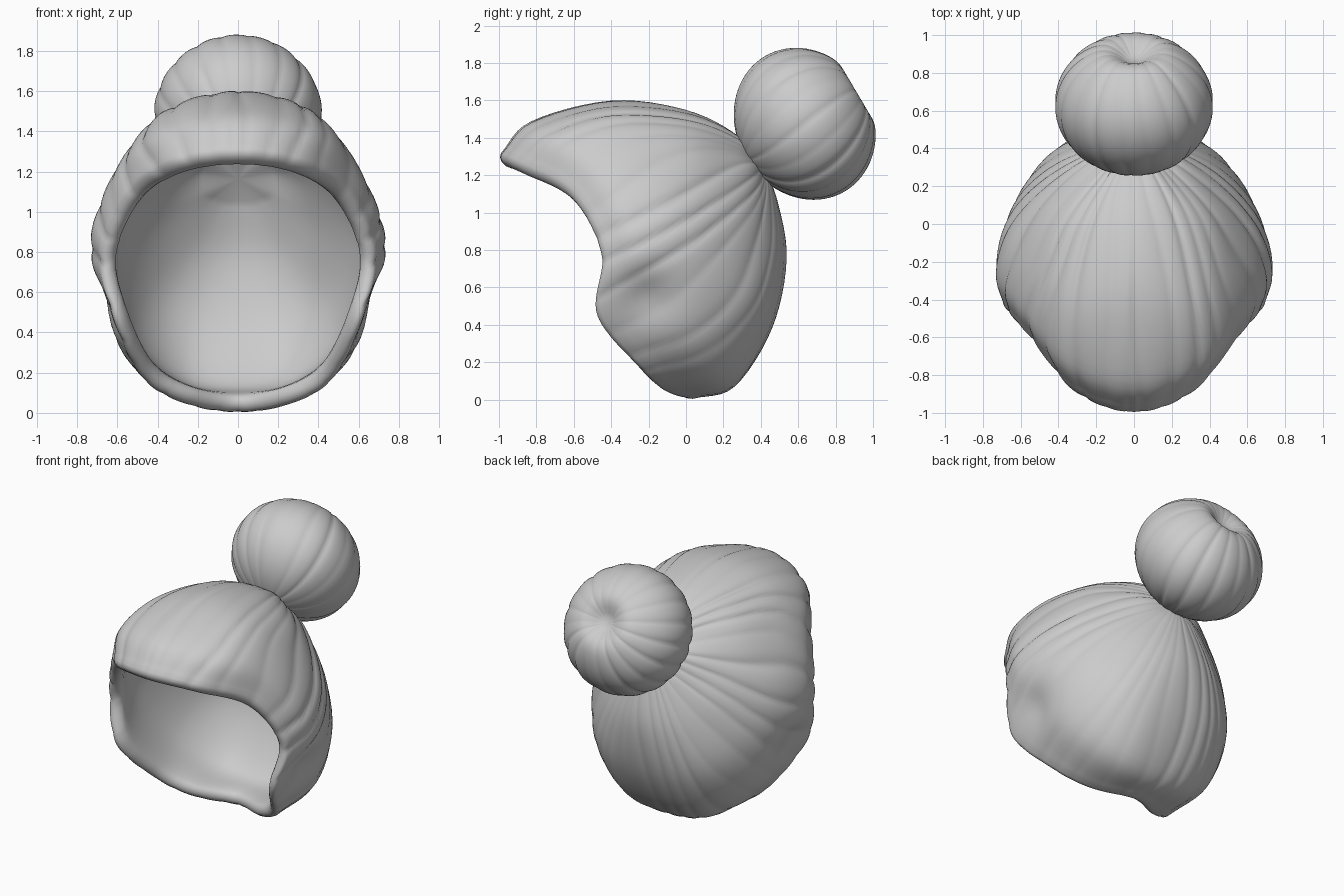
import bpy
import random
from math import sin, cos, pi, exp
from mathutils import Vector

random.seed(4)
cube = bpy.data.objects.get("Cube")
if cube:
    bpy.data.objects.remove(cube)

grey = bpy.data.materials.new("hair grey")
grey.use_nodes = True
grey.diffuse_color = (0.6, 0.6, 0.6, 1)
grey.node_tree.nodes["Principled BSDF"].inputs["Base Color"].default_value = grey.diffuse_color


def spline(a, b, c, d, t):
    """Smooth curve from b to c."""
    return b + 0.5 * t * (c - a + t * (2 * a - 5 * b + 4 * c - d + t * (3 * (b - c) + d - a)))


def lobes(u, count, depths):
    """Groove depth between rounded strands, u running once round."""
    s = u * count
    edge = abs(2 * (s % 1) - 1)
    return depths[int(s + 0.5) % count] * edge ** 2.5


def skin(name, rings):
    """Join closed rings into one smooth surface; the first and last are capped."""
    n = len(rings[0])
    verts = [p for ring in rings for p in ring]
    faces = [(r * n + i, r * n + (i + 1) % n, (r + 1) * n + (i + 1) % n, (r + 1) * n + i)
             for r in range(len(rings) - 1) for i in range(n)]
    last = len(verts) - n
    for start, ring in ((0, rings[0]), (last, rings[-1])):
        hub = len(verts)
        verts.append(sum(ring, Vector()) / n)
        for i in range(n):
            a, b = start + i, start + (i + 1) % n
            faces.append((b, a, hub) if start == 0 else (a, b, hub))
    mesh = bpy.data.meshes.new(name)
    mesh.from_pydata(verts, [], faces)
    mesh.materials.append(grey)
    obj = bpy.data.objects.new(name, mesh)
    bpy.context.collection.objects.link(obj)
    bpy.ops.object.select_all(action="DESELECT")
    bpy.context.view_layer.objects.active = obj
    obj.select_set(True)
    bpy.ops.object.mode_set(mode="EDIT")
    bpy.ops.mesh.select_all(action="SELECT")
    bpy.ops.mesh.normals_make_consistent(inside=False)
    bpy.ops.object.mode_set(mode="OBJECT")
    bpy.ops.object.shade_smooth_by_angle(angle=1.2)


# Hair shell: strand paths from the crown to the rim, fringe first, nape last
crown = Vector((0, 0.42, 1.24))
centre = Vector((0, -0.1, 0.75))
half = [
    [(0, .28, 1.41), (0, 0, 1.55), (0, -.4, 1.6), (0, -.83, 1.49), (0, -.99, 1.32)],
    [(.1, .28, 1.4), (.22, 0, 1.51), (.32, -.4, 1.53), (.37, -.72, 1.42), (.32, -.88, 1.27)],
    [(.18, .28, 1.34), (.39, .04, 1.38), (.51, -.25, 1.35), (.58, -.47, 1.24), (.55, -.6, 1.12)],
    [(.24, .34, 1.24), (.49, .14, 1.15), (.66, -.07, 1.03), (.73, -.27, .9), (.69, -.43, .8)],
    [(.22, .4, 1.12), (.46, .29, .95), (.64, .1, .75), (.7, -.15, .58), (.62, -.45, .46)],
    [(.15, .45, 1.08), (.34, .43, .8), (.49, .32, .52), (.55, .08, .29), (.47, -.22, .17)],
    [(.08, .48, 1.06), (.19, .51, .75), (.28, .43, .4), (.3, .22, .1), (.26, -.09, .045)],
    [(0, .49, 1.06), (0, .54, .75), (0, .46, .38), (0, .26, .07), (0, .04, .004)],
]
paths = [[crown] + [Vector(p) for p in path] for path in half]
paths += [[Vector((-p.x, p.y, p.z)) for p in path] for path in paths[-2:0:-1]]
STRANDS, AROUND, ALONG = 30, 240, 30
depths = [random.uniform(0.006, 0.03) for _ in range(STRANDS)]


def along(path, v):
    s = min(v * 5, 4.9999)
    i, t = int(s), s - int(s)
    before = path[i - 1] if i else path[0] * 2 - path[1]
    after = path[i + 2] if i < 4 else path[5] * 2 - path[4]
    return spline(before, path[i], path[i + 1], after, t)


def surface(u, v):
    n = len(paths)
    s = (u % 1) * n
    i = int(s)
    return spline(*[along(paths[(i + k) % n], v) for k in (-1, 0, 1, 2)], s - i)


outer, inner = [], []
for r in range(1, ALONG + 1):
    v = r / ALONG
    ring, lining = [], []
    for k in range(AROUND):
        u = k / AROUND
        p = surface(u, v)
        normal = (surface(u + .004, v) - surface(u - .004, v)).cross(
            surface(u, v) - surface(u, v - .02)).normalized()
        if normal.dot(p - centre) < 0:
            normal.negate()
        # strands curl slightly and flatten at the nape; a hollow sits on each lower side
        fade = min(1, 2 * v) * (1 - 0.4 * v ** 4) * (0.65 + 0.35 * cos(2 * pi * u))
        depth = lobes((u + 0.008 * sin(v * 5 + u * 40)) % 1, STRANDS, depths) * fade
        hollow = Vector((abs(p.x) - .67, p.y + .2, p.z - .54)).length
        depth += 0.06 * exp(-(hollow / 0.15) ** 2)
        ring.append(p - normal * depth)
        lining.append(centre + (p - centre) * 0.88)
    outer.append(ring)
    if v > 0.15:
        inner.append(lining)

# Rounded lip between the outside and the lining
lip = []
for step in range(1, 6):
    a = pi * step / 6
    lip.append([(p + q) / 2 + (p - q) / 2 * cos(a) + (p - before).normalized() * 0.045 * sin(a)
                for p, q, before in zip(outer[-1], inner[-1], outer[-3])])
skin("hair_shell", outer + lip + inner[::-1])

# Bun: squashed ball with strands running from its base to a dimple
axis = Vector((0, 0.86, 0.51))
side = Vector((1, 0, 0))
up = axis.cross(side)
middle = Vector((0, 0.635, 1.475))
BUN = 18
bun_depths = [random.uniform(0.004, 0.022) for _ in range(BUN)]
rings = []
for r in range(1, 40):
    a = pi * r / 40
    ring = []
    for k in range(144):
        u = k / 144
        ang = 2 * pi * u + 0.12 * cos(a)
        d = 1 - lobes(u, BUN, bun_depths) * sin(a) * 1.6
        radius = 0.42 * sin(a) * d
        height = -0.365 * cos(a) * d - 0.1 * exp(-((pi - a) / 0.27) ** 2)
        ring.append(middle + axis * height + (side * cos(ang) + up * sin(ang)) * radius)
    rings.append(ring)
skin("hair_bun", rings)
